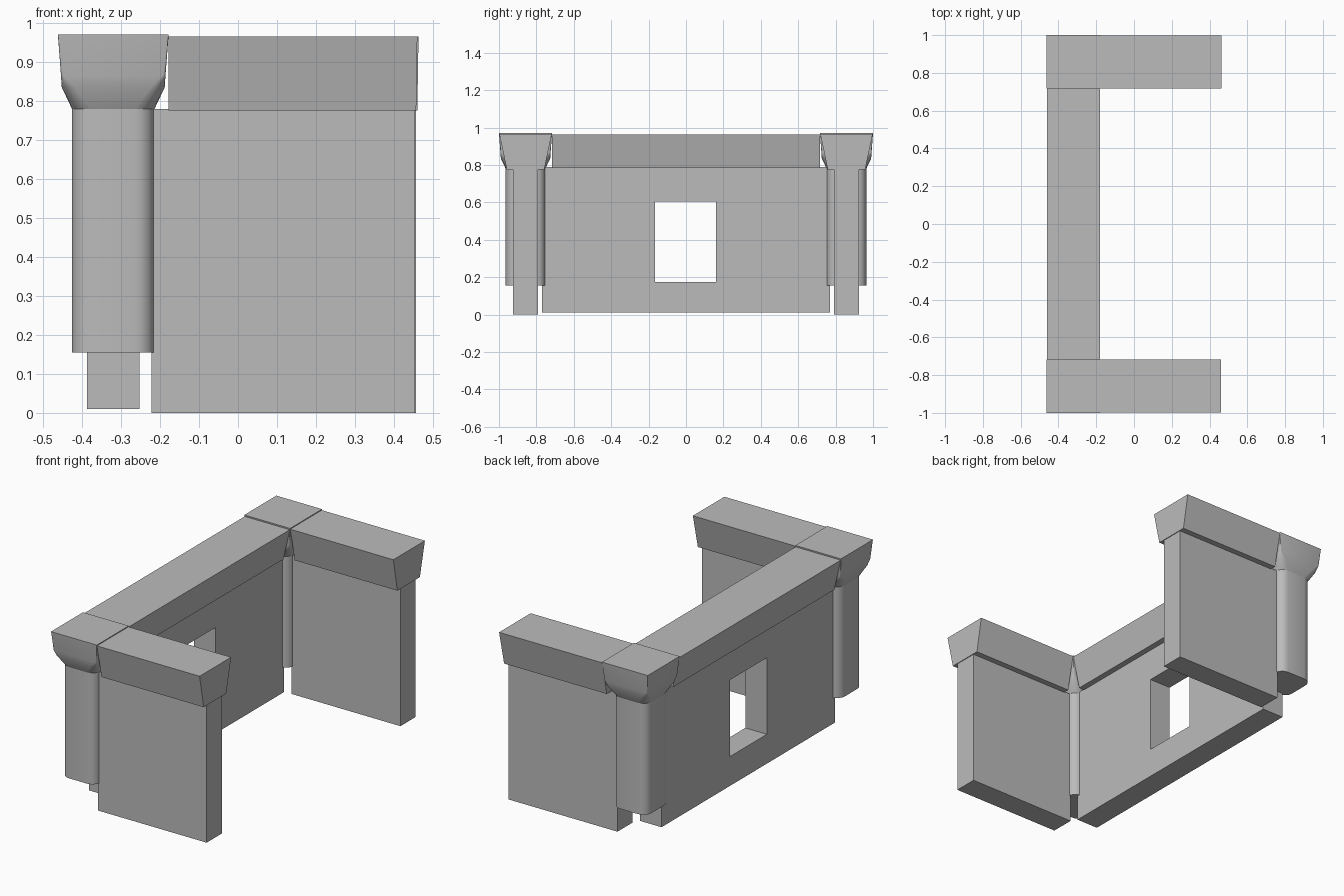
import bpy, bmesh, math

old = bpy.data.objects.get("Cube")
if old:
    bpy.data.objects.remove(old, do_unlink=True)

stone = bpy.data.materials.new("stone_grey")
stone.use_nodes = True
GREY = (0.5, 0.5, 0.5, 1)
stone.diffuse_color = GREY
stone.node_tree.nodes["Principled BSDF"].inputs["Base Color"].default_value = GREY


def loft(name, rings, smooth=False):
    """Solid skinned through rings of (x, y, z) points."""
    bm = bmesh.new()
    loops = [[bm.verts.new(p) for p in ring] for ring in rings]
    n = len(loops[0])
    for low, high in zip(loops, loops[1:]):
        for i in range(n):
            j = (i + 1) % n
            bm.faces.new((low[i], low[j], high[j], high[i]))
    bm.faces.new(loops[0][::-1])
    bm.faces.new(loops[-1])
    bmesh.ops.recalc_face_normals(bm, faces=bm.faces)
    mesh = bpy.data.meshes.new(name)
    bm.to_mesh(mesh)
    bm.free()
    mesh.materials.append(stone)
    obj = bpy.data.objects.new(name, mesh)
    bpy.context.collection.objects.link(obj)
    if smooth:
        bpy.ops.object.select_all(action="DESELECT")
        obj.select_set(True)
        bpy.context.view_layer.objects.active = obj
        bpy.ops.object.shade_smooth_by_angle(angle=math.radians(50))
    return obj


def rect(x0, x1, y0, y1, z):
    return [(x0, y0, z), (x1, y0, z), (x1, y1, z), (x0, y1, z)]


def box(name, x0, x1, y0, y1, z0, z1):
    return loft(name, [rect(x0, x1, y0, y1, z0), rect(x0, x1, y0, y1, z1)])


def rounded_square(cx, cy, half, radius, z, steps=4):
    ring = []
    for corner in range(4):
        mid = math.radians(45 + 90 * corner)
        ox = math.copysign(half - radius, math.cos(mid))
        oy = math.copysign(half - radius, math.sin(mid))
        for s in range(steps + 1):
            a = math.radians(90 * corner + 90 * s / steps)
            ring.append((cx + ox + radius * math.cos(a),
                         cy + oy + radius * math.sin(a), z))
    return ring


WALL, FOOT, TOP = 0.067, 0.1, 0.14   # half widths of wall, coping base, coping top
PX, PY = -0.32, 0.858                # corner pillar centre

# Long wall with a window opening
long_wall = box("long_wall", PX - WALL, PX + WALL, -0.77, 0.77, 0.01, 0.79)
cutter = box("window_cutter", PX - 0.3, PX + 0.3, -0.165, 0.16, 0.175, 0.605)
cutter.hide_render = True
cutter.hide_viewport = True
cutter.display_type = "WIRE"
cut = long_wall.modifiers.new("window", "BOOLEAN")
cut.operation = "DIFFERENCE"
cut.solver = "EXACT"
cut.object = cutter

# Long coping, flaring upward
loft("long_coping", [rect(PX - FOOT, PX + FOOT, -0.717, 0.717, 0.785),
                     rect(PX - TOP, PX + TOP, -0.717, 0.717, 0.962)])

for side, sign, end in (("front", -1, 0.453), ("back", 1, 0.456)):
    cy = sign * PY
    # Short wing wall and its coping
    box(side + "_wall", -0.222, end, cy - WALL, cy + WALL, 0, 0.78)
    loft(side + "_coping", [
        rect(-0.178, end + 0.004, cy - FOOT, cy + FOOT, 0.775),
        rect(-0.178, end + 0.007, cy - TOP, cy + TOP, 0.965)])
    # Rounded corner pillar
    loft(side + "_pillar", [rounded_square(PX, cy, 0.106, 0.05, z)
                            for z in (0.155, 0.78)], True)
    # Pillar head: rounded at the bottom, square at the top
    loft(side + "_pillar_head", [
        rounded_square(PX, cy, half, radius, z) for half, radius, z in (
            (0.106, 0.05, 0.78), (0.132, 0.035, 0.835),
            (0.134, 0.006, 0.865), (0.142, 0.001, 0.97))], True)
